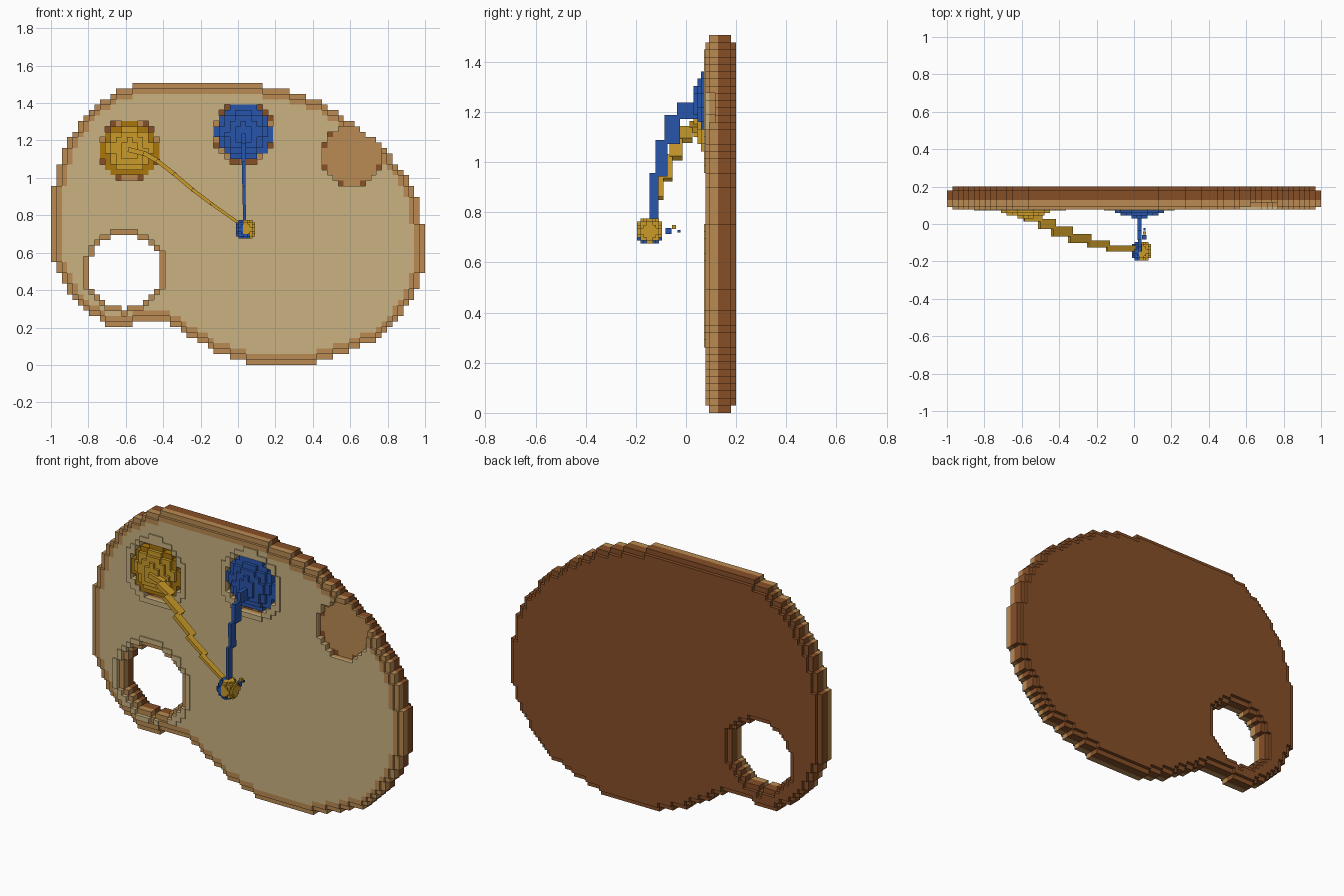
import bpy, bmesh, math
from mathutils import Matrix, Vector

if "Cube" in bpy.data.objects:
    bpy.data.objects.remove(bpy.data.objects["Cube"])


def material(name, rgb):
    mat = bpy.data.materials.new(name)
    mat.use_nodes = True
    linear = [(c / 255) ** 2.2 for c in rgb] + [1]
    mat.diffuse_color = linear
    mat.node_tree.nodes["Principled BSDF"].inputs["Base Color"].default_value = linear
    return mat


MATERIALS = [material("light_wood", (201, 177, 128)), material("tan_wood", (184, 138, 83)),
             material("dark_wood", (133, 80, 44)), material("blue_paint", (45, 86, 168)),
             material("yellow_paint", (201, 153, 45)), material("deep_yellow_paint", (168, 118, 20))]
LIGHT, TAN, DARK, BLUE, YELLOW, DEEP = range(len(MATERIALS))


def finish(name, bm):
    mesh = bpy.data.meshes.new(name)
    bm.to_mesh(mesh)
    bm.free()
    for mat in MATERIALS:
        mesh.materials.append(mat)
    obj = bpy.data.objects.new(name, mesh)
    bpy.context.collection.objects.link(obj)
    return obj


def blocks(name, layers, cell, x0, z0):
    """Blocky solid from abutting layers (front y, back y, {cell: colour}), outer faces only."""
    bm = bmesh.new()
    sides = [(0, -1), (1, 0), (0, 1), (-1, 0)]
    for k, (front, back, cells) in enumerate(layers):
        before = layers[k - 1][2] if k else {}
        after = layers[k + 1][2] if k + 1 < len(layers) else {}
        for (i, j), colour in cells.items():
            ring = [(x0 + a * cell, z0 + b * cell)
                    for a, b in ((i, j), (i + 1, j), (i + 1, j + 1), (i, j + 1))]
            quads = []
            if (i, j) not in before:
                quads.append([(x, front, z) for x, z in ring])
            if (i, j) not in after:
                quads.append([(x, back, z) for x, z in reversed(ring)])
            for n, (di, dj) in enumerate(sides):
                if (i + di, j + dj) not in cells:
                    (ax, az), (bx, bz) = ring[n], ring[(n + 1) % 4]
                    quads.append([(ax, front, az), (ax, back, az), (bx, back, bz), (bx, front, bz)])
            for quad in quads:
                bm.faces.new([bm.verts.new(p) for p in quad]).material_index = colour
    bmesh.ops.remove_doubles(bm, verts=bm.verts, dist=1e-5)
    return finish(name, bm)


# Board outline, counted off in square cells
CELL = 2 / 69
OUTLINE = [(-.51, 1.51), (.03, 1.51), (.2, 1.48), (.43, 1.42), (.57, 1.32), (.76, 1.18),
           (.89, 1.02), (.96, .88), (1, .7), (1, .56), (.96, .4), (.86, .25), (.73, .13),
           (.57, .06), (.36, 0), (.1, 0), (-.1, .06), (-.26, .15), (-.38, .23), (-.55, .23),
           (-.6, .2), (-.67, .2), (-.77, .26), (-.9, .38), (-.97, .51), (-1, .58), (-1, .9),
           (-.94, 1.12), (-.87, 1.26), (-.77, 1.38), (-.65, 1.46)]
YELLOW_WELL, BLUE_WELL, EMPTY_WELL = (-.58, 1.15), (.03, 1.24), (.61, 1.12)
WELLS = [YELLOW_WELL, BLUE_WELL, EMPTY_WELL]
THUMB = (-.605, .5)
GRID = [(i, j) for i in range(69) for j in range(52)]


def centre(c):
    return (c[0] + .5) * CELL - 1, (c[1] + .5) * CELL


def dist(c, point):
    return math.dist(centre(c), point)


def in_outline(c):
    x, z = centre(c)
    inside = False
    for (ax, az), (bx, bz) in zip(OUTLINE, OUTLINE[1:] + OUTLINE[:1]):
        if (az > z) != (bz > z) and x < ax + (z - az) * (bx - ax) / (bz - az):
            inside = not inside
    return inside


def erode(cells):
    return {(i, j) for i, j in cells
            if {(i + 1, j), (i - 1, j), (i, j + 1), (i, j - 1)} <= cells}


def disc(point, radius, colour):
    return {c: colour for c in GRID if dist(c, point) < radius}


# Board: stepped rim on both faces, thumb hole and three paint wells
shape = {c for c in GRID if in_outline(c)}
full = {c for c in shape if dist(c, THUMB) > .197}
inner = erode(full)
pale = erode(erode(shape))
well_cells = {c for c in shape if min(dist(c, w) for w in WELLS) < .165}
lips = {c: LIGHT for c in inner & pale - well_cells
        if min(dist(c, YELLOW_WELL), dist(c, BLUE_WELL)) < .2 or dist(c, THUMB) < .25}
face = {c: LIGHT if c in pale else TAN for c in inner - well_cells}
upper = {c: TAN for c in full - well_cells}
floor = {c: DARK if c in well_cells and min(dist(c, w) for w in WELLS) > .155 else TAN
         for c in full}
blocks("palette_board", [
    (.071, .078, lips), (.078, .092, face), (.092, .115, upper), (.115, .127, floor),
    (.127, .18, {c: DARK for c in full}), (.18, .2, {c: DARK for c in inner})], CELL, -1, 0)

# Paint mounds, stepping out of their wells
for name, well, colour, base in (("blue_mound", BLUE_WELL, BLUE, BLUE),
                                 ("yellow_mound", YELLOW_WELL, YELLOW, DEEP)):
    blocks(name, [(.03, .045, disc(well, .055, colour)), (.045, .06, disc(well, .09, colour)),
                  (.06, .078, disc(well, .12, colour)), (.078, .115, disc(well, .15, base))],
           CELL, -1, 0)


def box(bm, centre_point, size, angle=0):
    matrix = (Matrix.Translation(centre_point) @ Matrix.Rotation(angle, 4, 'Y')
              @ Matrix.Diagonal((*size, 1)))
    bmesh.ops.create_cube(bm, size=1, matrix=matrix)


def strand(name, path, colour, thick, thin):
    bm = bmesh.new()
    steps = len(path) - 1
    for n in range(steps):
        a, b = Vector(path[n]), Vector(path[n + 1])
        d = b - a
        width = thick + (thin - thick) * n / (steps - 1)
        box(bm, (a + b) / 2, (math.hypot(d.x, d.z) + .015, abs(d.y) + .012, width),
            math.atan2(-d.z, d.x))
    for f in bm.faces:
        f.material_index = colour
    return finish(name, bm)


# Strands of paint pulled from the mounds to the drop
strand("yellow_strand", [(-.58, .04, 1.15), (-.5, .02, 1.13), (-.43, -.02, 1.09),
                         (-.34, -.06, 1.02), (-.24, -.095, .935), (-.14, -.12, .86),
                         (.03, -.14, .74)], YELLOW, .026, .016)
strand("blue_strand", [(.03, .04, 1.23), (.03, -.03, 1.18), (.03, -.08, 1.08),
                       (.032, -.115, .95), (.035, -.14, .75)], BLUE, .022, .016)

# Two-coloured drop
BIT = .0125
reach = range(-5, 5)
drop = []
for k in reach:
    cells = {}
    for i in reach:
        for j in reach:
            x, y, z = [(v + .5) * BIT for v in (i, k, j)]
            if math.hypot(x, y, z) < .056:
                cells[i, j] = BLUE if x < -.008 or (z < -.02 and x < .02) else YELLOW
    drop.append((k * BIT - .145, (k + 1) * BIT - .145, cells))
blocks("paint_drop", drop, BIT, .04, .725)

# Small splashes behind the drop
for n, (y, z, size, colour) in enumerate([(-.07, .725, .024, BLUE), (-.048, .742, .016, YELLOW),
                                          (-.028, .725, .011, BLUE)]):
    bm = bmesh.new()
    box(bm, (.055, y, z), (size, size, size))
    for f in bm.faces:
        f.material_index = colour
    finish(f"splash_{n + 1}", bm)
